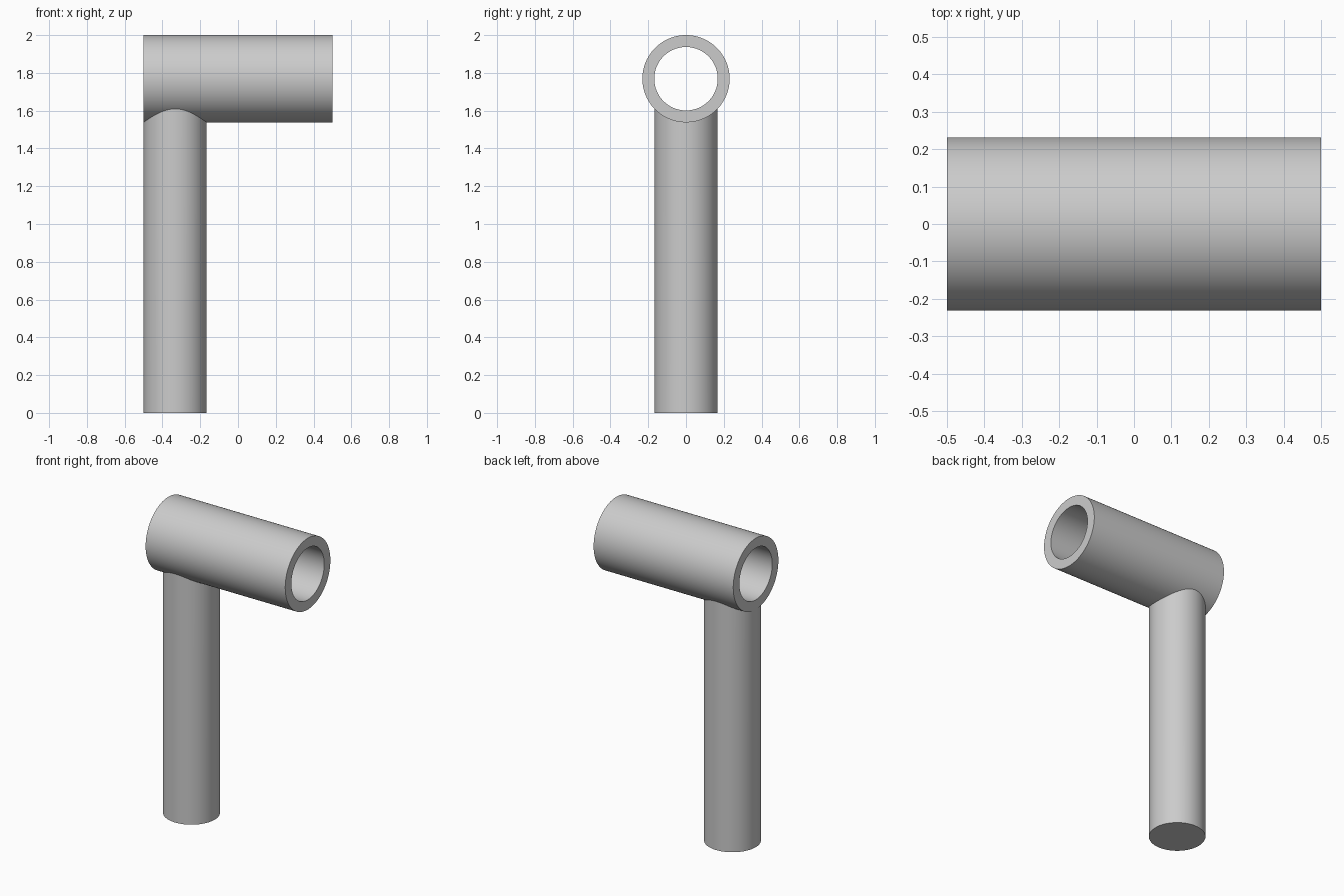
import bpy, bmesh, math
from mathutils import Matrix

cube = bpy.data.objects.get("Cube")
if cube:
    bpy.data.objects.remove(cube, do_unlink=True)

TUBE_R, BORE_R, POST_R = 0.231, 0.168, 0.167
TUBE_Z, HALF, SIDES = 1.769, 0.5, 96

grey = bpy.data.materials.new("light grey")
grey.use_nodes = True
colour = (0.6, 0.6, 0.6, 1)
grey.diffuse_color = colour
grey.node_tree.nodes["Principled BSDF"].inputs["Base Color"].default_value = colour


def finish(bm, name):
    bmesh.ops.recalc_face_normals(bm, faces=bm.faces)
    mesh = bpy.data.meshes.new(name)
    bm.to_mesh(mesh)
    bm.free()
    mesh.materials.append(grey)
    obj = bpy.data.objects.new(name, mesh)
    bpy.context.collection.objects.link(obj)
    bpy.ops.object.select_all(action='DESELECT')
    obj.select_set(True)
    bpy.context.view_layer.objects.active = obj
    bpy.ops.object.shade_smooth_by_angle(angle=math.radians(30))
    return obj


# Open horizontal tube: a wall rectangle swept round the x axis
bm = bmesh.new()
corners = [(-HALF, BORE_R), (HALF, BORE_R), (HALF, TUBE_R), (-HALF, TUBE_R)]
rings = []
for i in range(SIDES):
    a = 2 * math.pi * i / SIDES
    rings.append([bm.verts.new((x, r * math.cos(a), TUBE_Z + r * math.sin(a)))
                  for x, r in corners])
for i, ring in enumerate(rings):
    after = rings[(i + 1) % SIDES]
    for j in range(4):
        k = (j + 1) % 4
        bm.faces.new((ring[j], ring[k], after[k], after[j]))
finish(bm, "tube")

# Solid upright post, its top rim shaped to seat inside the tube wall
bm = bmesh.new()
bmesh.ops.create_cone(bm, cap_ends=True, segments=SIDES, radius1=POST_R,
                      radius2=POST_R, depth=1,
                      matrix=Matrix.Translation((POST_R - HALF, 0, 0.5)))
top = [f for f in bm.faces if f.normal.z > 0.9]
bmesh.ops.delete(bm, geom=top, context='FACES_ONLY')
seat_r = TUBE_R - 0.004
for v in bm.verts:
    if v.co.z > 0.5:
        v.co.z = TUBE_Z - math.sqrt(seat_r ** 2 - v.co.y ** 2)
# Close the saddle with strips running along the tube
rim = sorted((v for v in bm.verts if v.co.z > 0.5), key=lambda v: v.co.y)
left = sorted((v for v in rim if v.co.x > POST_R - HALF + 1e-4), key=lambda v: v.co.y)
right = sorted((v for v in rim if v.co.x < POST_R - HALF - 1e-4), key=lambda v: v.co.y)
for i in range(len(left) - 1):
    bm.faces.new((left[i], left[i + 1], right[i + 1], right[i]))
bm.faces.new((rim[0], left[0], right[0]))
bm.faces.new((rim[-1], right[-1], left[-1]))
finish(bm, "post")
